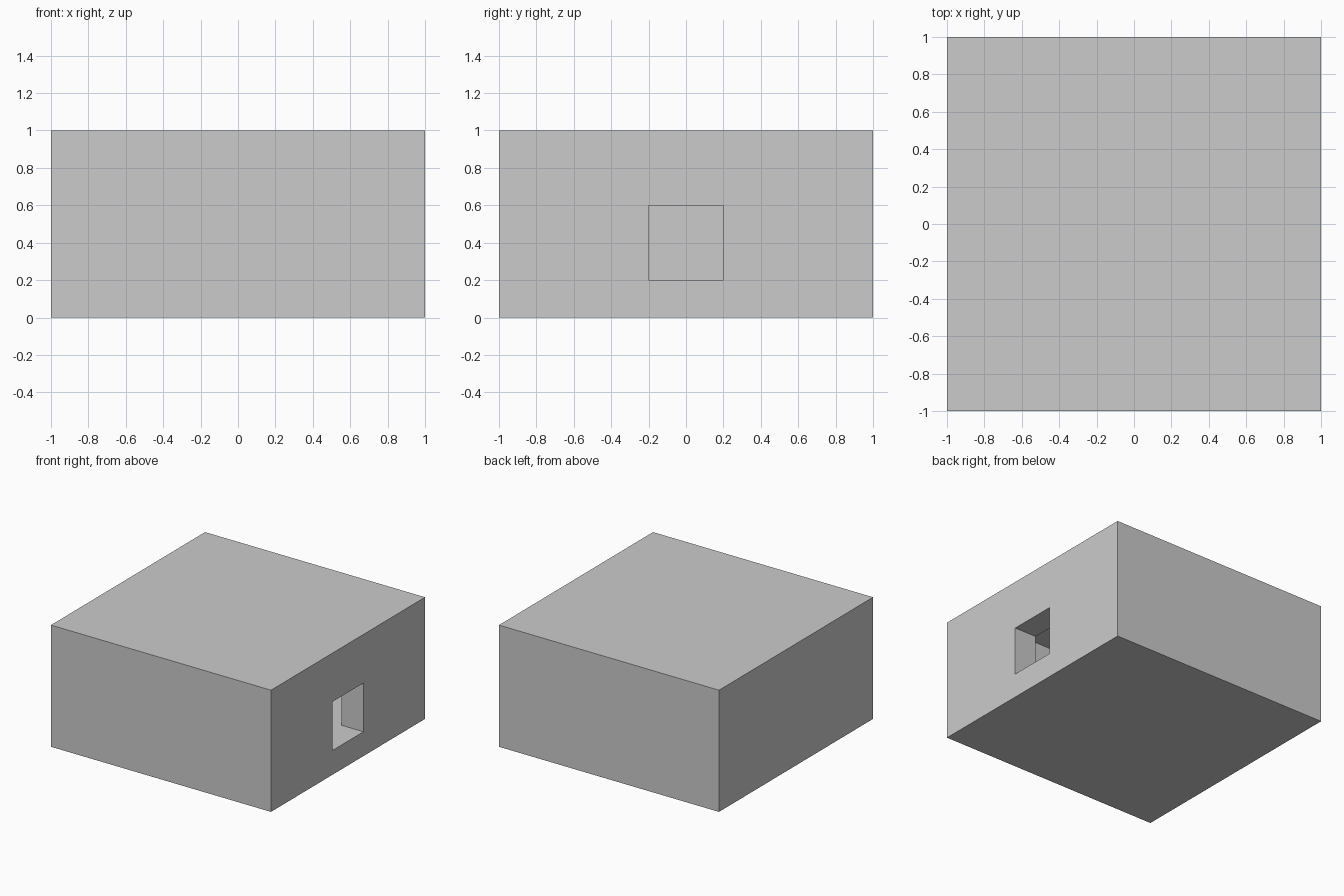
import bpy

if "Cube" in bpy.data.objects:
    bpy.data.objects.remove(bpy.data.objects["Cube"])


def box(name, lo, hi):
    """Axis-aligned box between two corners."""
    bpy.ops.mesh.primitive_cube_add(size=1)
    ob = bpy.context.object
    ob.name = name
    for v in ob.data.vertices:
        v.co = [(a + b) / 2 + c * (b - a) for a, b, c in zip(lo, hi, v.co)]
    return ob


def cut(target, cutter):
    """Subtract a cutter, apply it, and remove the helper."""
    mod = target.modifiers.new("cut", 'BOOLEAN')
    mod.operation = 'DIFFERENCE'
    mod.solver = 'EXACT'
    mod.object = cutter
    bpy.context.view_layer.objects.active = target
    bpy.ops.object.modifier_apply(modifier=mod.name)
    bpy.data.objects.remove(cutter, do_unlink=True)


WALL = 0.2
INNER = 1 - WALL

# Thick walls and floor around an open room
walls = box("walls", (-1, -1, 0), (1, 1, 1))
cut(walls, box("room_cutter", (-INNER, -INNER, WALL), (INNER, INNER, 1.5)))

# Square opening through the right wall, level with the room floor
cut(walls, box("opening_cutter", (0.5, -0.2, WALL), (1.5, 0.2, 0.6)))

# Thin roof sheet closing the room, flush with the wall tops
bpy.ops.mesh.primitive_plane_add(size=2 * INNER, location=(0, 0, 1))
bpy.context.object.name = "roof"
